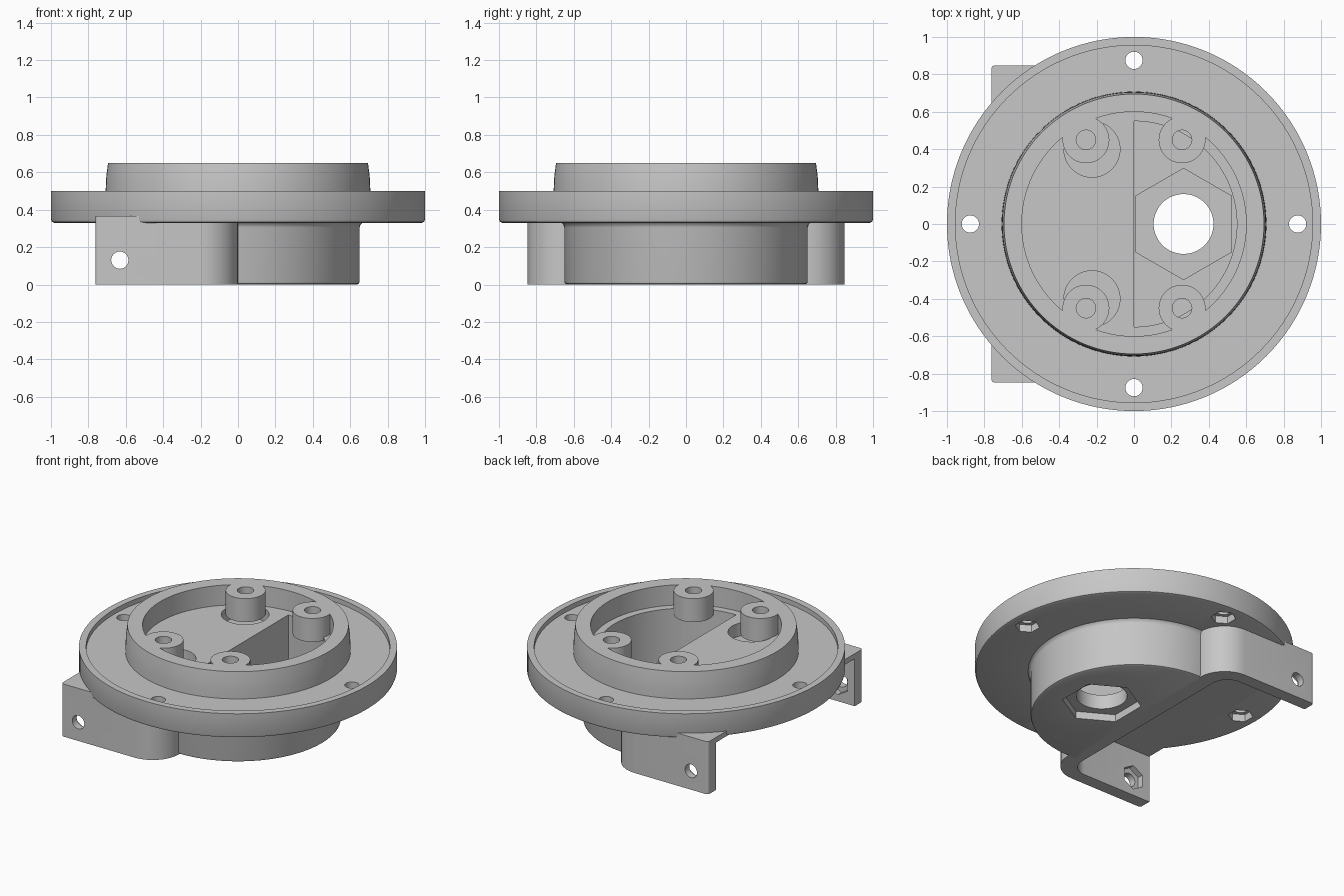
import bpy, bmesh, math
from math import cos, sin, pi, radians
from mathutils import Vector

cube = bpy.data.objects.get("Cube")
if cube:
    bpy.data.objects.remove(cube, do_unlink=True)

grey = bpy.data.materials.new("plain_grey")
grey.use_nodes = True
colour = (0.57, 0.57, 0.57, 1)
grey.diffuse_color = colour
grey.node_tree.nodes["Principled BSDF"].inputs["Base Color"].default_value = colour


def finish(name, bm):
    bmesh.ops.recalc_face_normals(bm, faces=bm.faces)
    mesh = bpy.data.meshes.new(name)
    bm.to_mesh(mesh)
    bm.free()
    mesh.materials.append(grey)
    ob = bpy.data.objects.new(name, mesh)
    bpy.context.collection.objects.link(ob)
    return ob


def prism(name, outline, z0, z1):
    """Extrude an xy outline from z0 to z1."""
    bm = bmesh.new()
    face = bm.faces.new([bm.verts.new((x, y, z0)) for x, y in outline])
    up = bmesh.ops.extrude_face_region(bm, geom=[face])["geom"]
    bmesh.ops.translate(bm, vec=(0, 0, z1 - z0),
                        verts=[v for v in up if isinstance(v, bmesh.types.BMVert)])
    return finish(name, bm)


def ring_points(x, y, r, n=48):
    """Regular polygon with a corner towards +y."""
    return [(x - r * sin(2 * pi * i / n), y + r * cos(2 * pi * i / n)) for i in range(n)]


def post(name, x, y, r, z0, z1, n=48):
    return prism(name, ring_points(x, y, r, n), z0, z1)


def rounded(corners, steps=10):
    """Round each (x, y, radius) corner of a right-angled outline."""
    pts = []
    for i, (x, y, r) in enumerate(corners):
        p = Vector((x, y))
        a = (Vector(corners[i - 1][:2]) - p).normalized() * r
        b = (Vector(corners[(i + 1) % len(corners)][:2]) - p).normalized() * r
        if r == 0:
            pts.append((x, y))
            continue
        for k in range(steps + 1):
            t = pi / 2 * k / steps
            pts.append(tuple(p + a * (1 - sin(t)) + b * (1 - cos(t))))
    return pts


def lathe(name, profile, n=128):
    """Spin a closed (radius, z) profile that starts and ends on the axis."""
    bm = bmesh.new()
    vs = [bm.verts.new((r, 0, z)) for r, z in profile]
    es = [bm.edges.new(pair) for pair in zip(vs, vs[1:])]
    bmesh.ops.spin(bm, geom=vs + es, cent=(0, 0, 0), axis=(0, 0, 1),
                   angle=2 * pi, steps=n, use_duplicate=False)
    bmesh.ops.remove_doubles(bm, verts=bm.verts, dist=0.0002)
    return finish(name, bm)


def combine(target, tool, operation="DIFFERENCE"):
    mod = target.modifiers.new("combine", "BOOLEAN")
    mod.operation, mod.solver, mod.object = operation, "EXACT", tool
    bpy.context.view_layer.objects.active = target
    bpy.ops.object.modifier_apply(modifier=mod.name)
    bpy.data.objects.remove(tool, do_unlink=True)


def smooth(ob):
    bpy.ops.object.select_all(action="DESELECT")
    ob.select_set(True)
    bpy.context.view_layer.objects.active = ob
    bpy.ops.object.shade_smooth_by_angle(angle=radians(30))


def left_block(x):
    return prism("cutter", [(-2, -2), (x, -2), (x, 2), (-2, 2)], -1, 2)


# Flange with a low raised lip and tapered locating ring
housing = lathe("flanged_housing", [
    (0, .33), (.982, .33), (.995, .335), (1, .348), (1, .5), (.955, .5), (.955, .467),
    (.708, .467), (.707, .52), (.704, .58), (.695, .65), (.6, .65), (.6, .51), (0, .51)])

# Half-round cup below, hollowed from above
cup = lathe("cup", [(0, 0), (.635, 0), (.646, .005), (.65, .016), (.65, .305),
                    (.655, .32), (.67, .334), (.67, .36), (0, .36)])
combine(cup, left_block(-.05))
combine(housing, cup, "UNION")
cavity = post("cavity", 0, 0, .55, .1, .6, 128)
combine(cavity, left_block(.001))
combine(housing, cavity)

# Hexagonal seat with nut pocket and cable hole in the cup floor
seat_x = .265
combine(housing, post("seat", seat_x, 0, .3, .07, .15, 6), "UNION")
combine(housing, post("cutter", seat_x, 0, .25, -.1, .05, 6))
combine(housing, post("cutter", seat_x, 0, .16, -.1, .3, 64))

# Four flange bolt holes with nut pockets underneath
for k in range(4):
    x, y = .875 * cos(k * pi / 2), .875 * sin(k * pi / 2)
    combine(housing, post("cutter", x, y, .046, .2, .6, 32))
    combine(housing, post("cutter", x, y, .078, .2, .38, 6))

# Round recesses under the two right-hand screw bosses
for side in (-1, 1):
    combine(housing, post("cutter", -.225, side * .4, .15, .42, .56))

# Short screw bosses hanging from the ring wall, flush with its top
for x in (-.257, .257):
    for side in (-1, 1):
        combine(housing, post("boss", x, side * .45, .125, .487, .65), "UNION")
        combine(housing, post("cutter", x, side * .45, .052, .44, .8, 32))
smooth(housing)

# U-shaped mounting bracket: two arms, a web and a thin roof
bracket = prism("mounting_bracket", rounded([
    (-.763, -.848, .02), (0, -.848, .2), (0, .848, .2), (-.763, .848, .02)]), 0, .365)
combine(bracket, prism("cutter", rounded([
    (-1, -.76, 0), (-.11, -.76, .12), (-.11, .76, .12), (-1, .76, 0)]), -.1, .329))


def cross_post(r, half, n):
    """Cutter lying along y at the arm bolt position."""
    ob = post("cutter", 0, 0, r, -half, half, n)
    for v in ob.data.vertices:
        x, y, z = v.co
        v.co = (-.632 + x, z, .13 - y)
    return ob


# Arm bolt holes with nut pockets on the inner faces
combine(bracket, cross_post(.046, 1, 32))
combine(bracket, cross_post(.085, .8, 6))
smooth(bracket)
